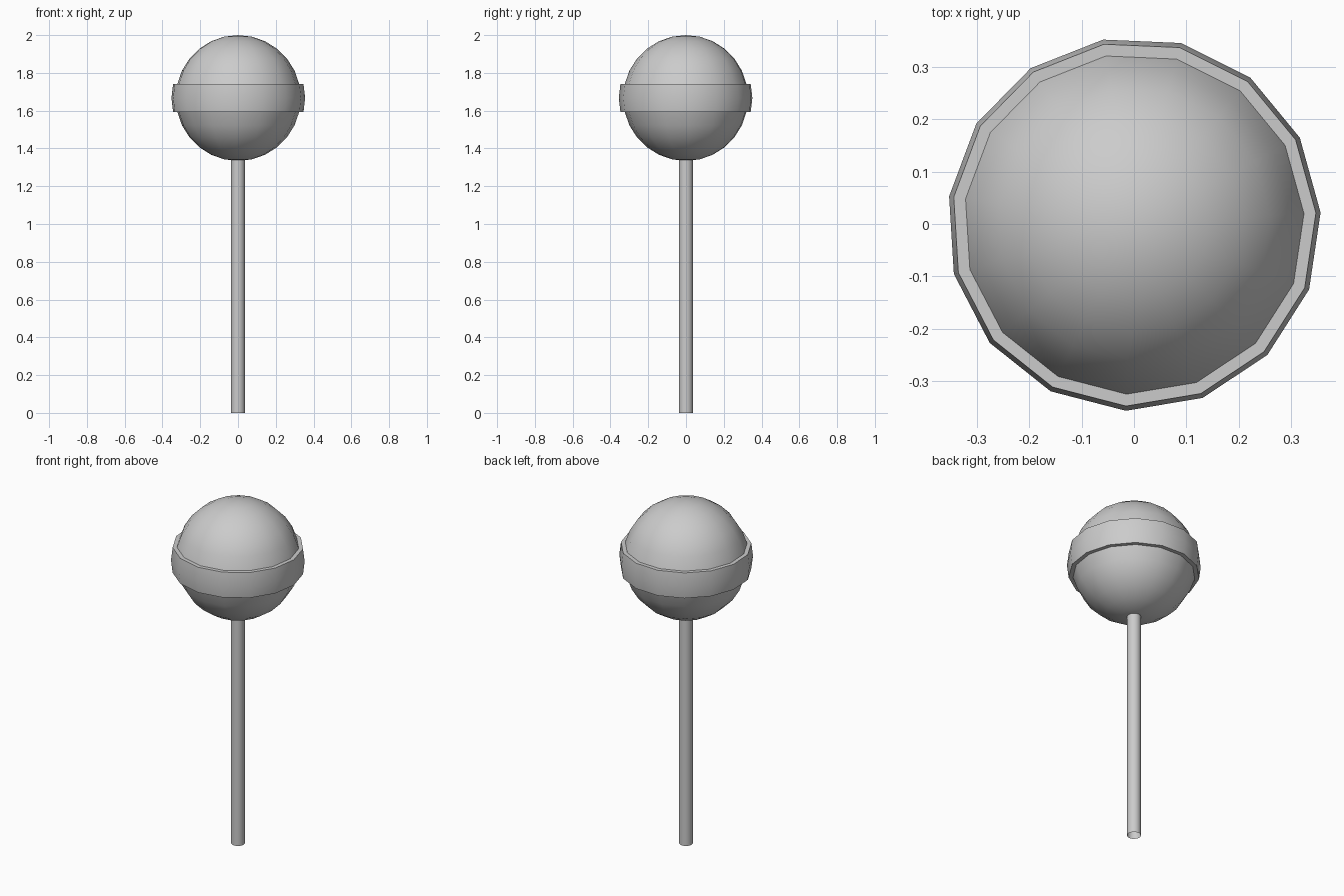
import bpy
import bmesh
from math import radians
from mathutils import Matrix

cube = bpy.data.objects.get("Cube")
if cube:
    bpy.data.objects.remove(cube, do_unlink=True)

RADIUS = 0.333
CENTRE_Z = 2 - RADIUS
SIDES, RINGS = 15, 14
STICK_TOP = 1.4

grey = bpy.data.materials.new("plain_grey")
grey.use_nodes = True
colour = (0.6, 0.6, 0.6, 1)
grey.diffuse_color = colour
grey.node_tree.nodes["Principled BSDF"].inputs["Base Color"].default_value = colour


def add_object(name, bm, location):
    """Turn a bmesh into a shaded object with the shared material."""
    bm.normal_update()
    mesh = bpy.data.meshes.new(name)
    bm.to_mesh(mesh)
    bm.free()
    mesh.materials.append(grey)
    obj = bpy.data.objects.new(name, mesh)
    obj.location = location
    bpy.context.collection.objects.link(obj)
    bpy.ops.object.select_all(action="DESELECT")
    obj.select_set(True)
    bpy.context.view_layer.objects.active = obj
    bpy.ops.object.shade_smooth_by_angle(angle=radians(40))
    return obj


# Candy ball, with the two rows of faces beside the equator raised as a belt
bm = bmesh.new()
bmesh.ops.create_uvsphere(bm, u_segments=SIDES, v_segments=RINGS, radius=RADIUS,
                          matrix=Matrix.Rotation(radians(9.5), 4, "Z"))
belt = [f for f in bm.faces if abs(f.calc_center_median().z) < RADIUS * 0.15]
raised = bmesh.ops.extrude_face_region(bm, geom=belt)["geom"]
belt_verts = [v for v in raised if isinstance(v, bmesh.types.BMVert)]
bmesh.ops.scale(bm, vec=(1.07, 1.07, 1), verts=belt_verts)
bmesh.ops.delete(bm, geom=[f for f in belt if f.is_valid], context="FACES")
add_object("candy_ball", bm, (0, 0, CENTRE_Z))

# Hollow paper stick, open at the bottom
bm = bmesh.new()
bmesh.ops.create_cone(bm, cap_ends=False, segments=16, radius1=0.037,
                      radius2=0.037, depth=STICK_TOP)
add_object("stick", bm, (0, 0, STICK_TOP / 2))
